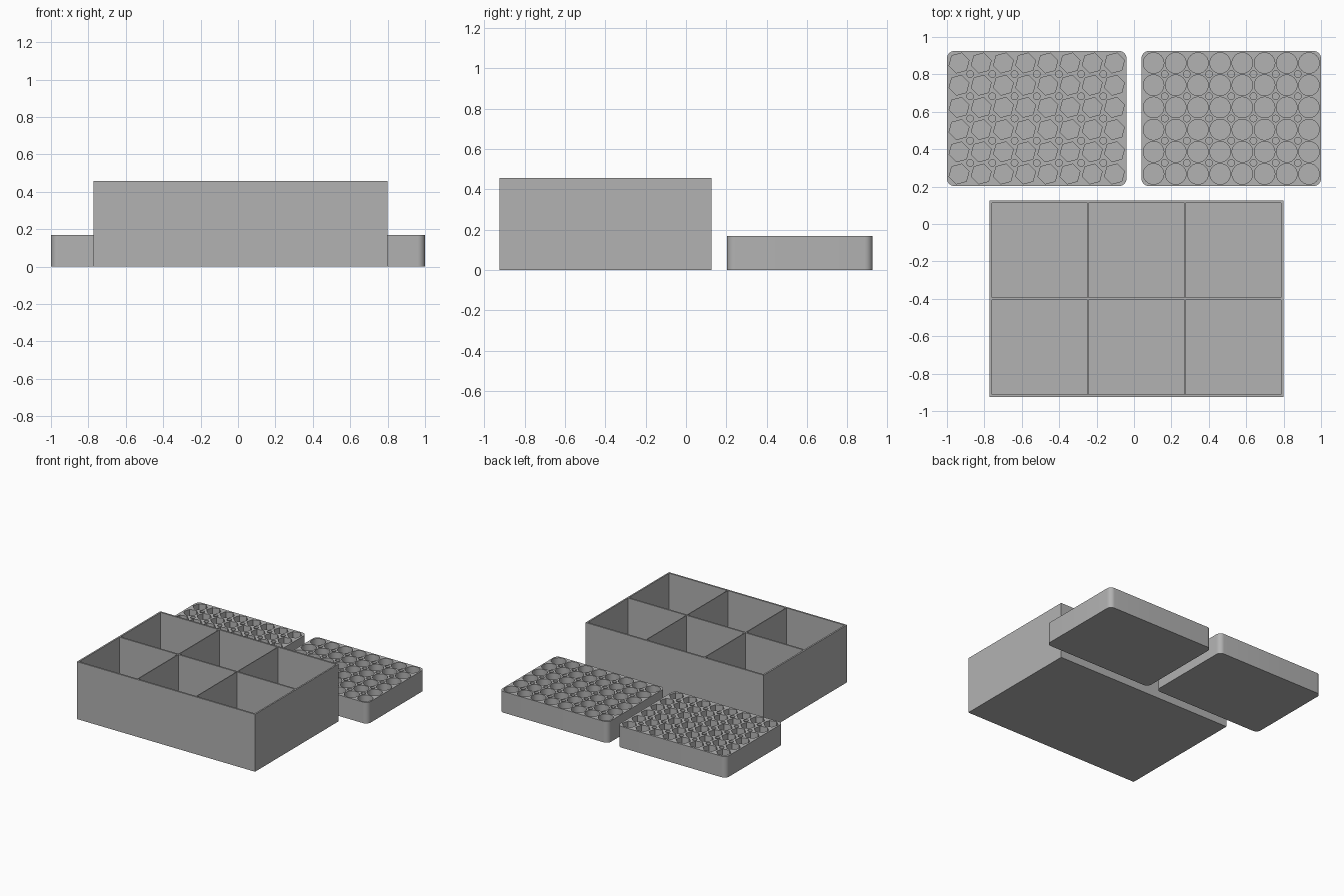
import bpy, bmesh, math

if "Cube" in bpy.data.objects:
    bpy.data.objects.remove(bpy.data.objects["Cube"])

grey = bpy.data.materials.new("light grey")
grey.diffuse_color = (0.448, 0.448, 0.448, 1)
grey.use_nodes = True
grey.node_tree.nodes["Principled BSDF"].inputs["Base Color"].default_value = grey.diffuse_color


def polygon(cx, cy, r, sides, turn=0.0):
    return [(cx + r * math.cos(turn + math.tau * i / sides),
             cy + r * math.sin(turn + math.tau * i / sides)) for i in range(sides)]


def rectangle(x0, x1, y0, y1):
    return [(x0, y0), (x1, y0), (x1, y1), (x0, y1)]


def rounded_rectangle(x0, x1, y0, y1, r, steps=8):
    corners = [(x1 - r, y1 - r), (x0 + r, y1 - r), (x0 + r, y0 + r), (x1 - r, y0 + r)]
    pts = []
    for k, (cx, cy) in enumerate(corners):
        for i in range(steps + 1):
            a = math.pi / 2 * (k + i / steps)
            pts.append((cx + r * math.cos(a), cy + r * math.sin(a)))
    return pts


def pocketed_block(name, outline, pockets, height, floor):
    """Solid block with blind pockets sunk from its top face."""
    bm = bmesh.new()
    rim_edges = []
    for loop, bottom in [(outline, 0.0)] + [(p, floor) for p in pockets]:
        n = len(loop)
        top = [bm.verts.new((x, y, height)) for x, y in loop]
        low = [bm.verts.new((x, y, bottom)) for x, y in loop]
        for i in range(n):
            j = (i + 1) % n
            rim_edges.append(bm.edges.new((top[i], top[j])))
            bm.faces.new((top[i], low[i], low[j], top[j]))
        bm.faces.new(low)
    # top face with all the openings left out
    bmesh.ops.triangle_fill(bm, edges=rim_edges, use_beauty=True, normal=(0, 0, 1))
    bmesh.ops.recalc_face_normals(bm, faces=bm.faces[:])
    mesh = bpy.data.meshes.new(name)
    bm.to_mesh(mesh)
    bm.free()
    mesh.materials.append(grey)
    obj = bpy.data.objects.new(name, mesh)
    bpy.context.collection.objects.link(obj)
    bpy.ops.object.select_all(action='DESELECT')
    obj.select_set(True)
    bpy.context.view_layer.objects.active = obj
    bpy.ops.object.shade_smooth_by_angle(angle=math.radians(30))
    return obj


# Large storage box with six compartments
cells = [rectangle(x, x + 0.511, y, y + 0.505)
         for x in (-0.760, -0.242, 0.275) for y in (-0.911, -0.393)]
pocketed_block("compartment_box", rectangle(-0.773, 0.798, -0.925, 0.126),
               cells, 0.457, 0.014)

# Two small trays: main sockets in an 8 x 6 grid, small holes between them
PITCH = 0.1187


def tray(name, x0, sides, radius, turn):
    cx, cy = x0 + 0.48, 0.564
    sockets = [polygon(cx + (i - 3.5) * PITCH, cy + (j - 2.5) * PITCH, radius, sides, turn)
               for i in range(8) for j in range(6)]
    small = [polygon(cx + (i - 3) * PITCH, cy + (j - 2) * PITCH, 0.018, 16)
             for i in range(7) for j in range(5)]
    pocketed_block(name, rounded_rectangle(x0, x0 + 0.96, 0.203, 0.925, 0.04),
                   sockets + small, 0.168, 0.015)


tray("hex_socket_tray", -1.0, 6, 0.055, math.radians(15))
tray("round_socket_tray", 0.04, 32, 0.055, 0.0)
